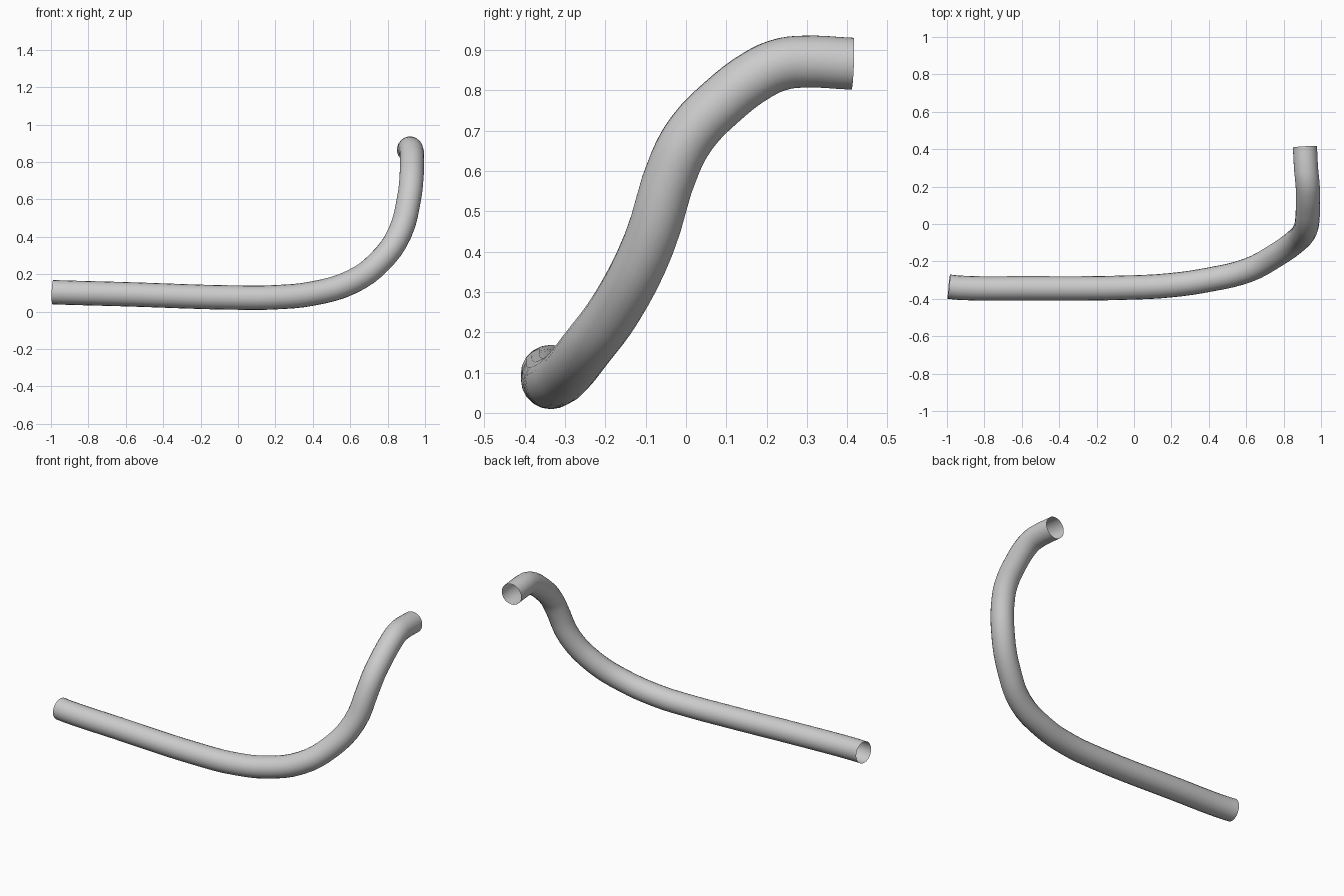
import bpy

if "Cube" in bpy.data.objects:
    bpy.data.objects.remove(bpy.data.objects["Cube"])

# centre line of the bent pipe: long straight run, sweep upward, then back
path = [
    (-0.990, -0.335, 0.104), (-0.930, -0.341, 0.102), (-0.600, -0.344, 0.093),
    (0.000, -0.339, 0.075), (0.200, -0.327, 0.077), (0.400, -0.298, 0.097),
    (0.610, -0.247, 0.160), (0.755, -0.170, 0.265), (0.865, -0.092, 0.420),
    (0.917, -0.027, 0.620), (0.926, 0.015, 0.695), (0.930, 0.085, 0.768),
    (0.930, 0.180, 0.840), (0.926, 0.235, 0.864), (0.921, 0.285, 0.871),
    (0.914, 0.413, 0.866),
]

curve = bpy.data.curves.new("bent_pipe", 'CURVE')
curve.dimensions = '3D'
curve.resolution_u = 4
curve.bevel_depth = 0.065
curve.bevel_resolution = 8
curve.use_fill_caps = False      # both ends stay open
spline = curve.splines.new('BEZIER')
spline.bezier_points.add(len(path) - 1)
for p, co in zip(spline.bezier_points, path):
    p.co = co
    p.handle_left_type = p.handle_right_type = 'AUTO'

pipe = bpy.data.objects.new("bent_pipe", curve)
bpy.context.collection.objects.link(pipe)

# turn the swept curve into a smooth mesh
bpy.context.view_layer.objects.active = pipe
pipe.select_set(True)
bpy.ops.object.convert(target='MESH')
bpy.ops.object.shade_smooth()
